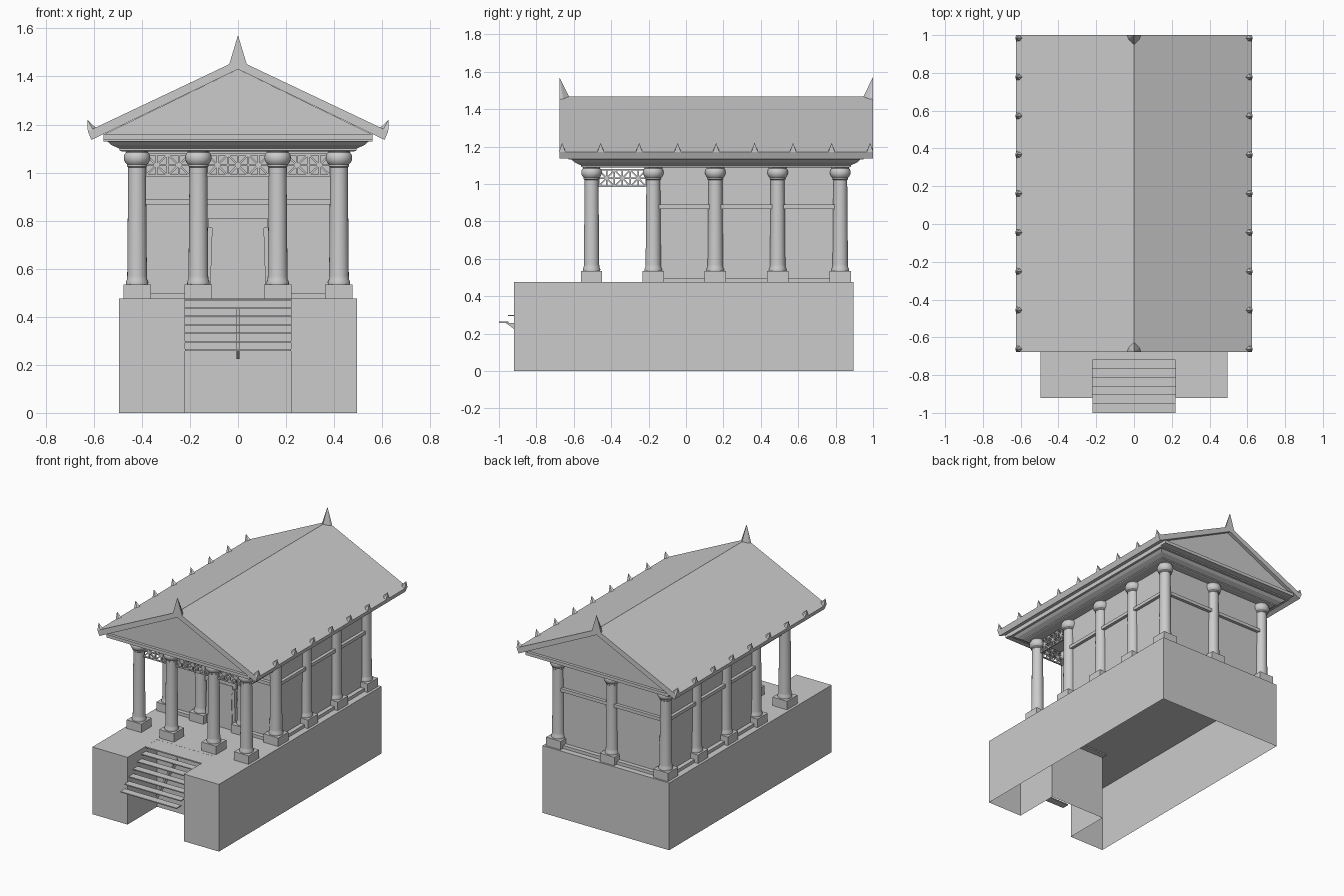
import bpy, bmesh, math

if "Cube" in bpy.data.objects:
    bpy.data.objects.remove(bpy.data.objects["Cube"])


def make(name, bm):
    bmesh.ops.recalc_face_normals(bm, faces=bm.faces)
    me = bpy.data.meshes.new(name)
    bm.to_mesh(me)
    bm.free()
    ob = bpy.data.objects.new(name, me)
    bpy.context.scene.collection.objects.link(ob)
    return ob


def add_prism(bm, pts, axis, a, b, bottom=True):
    """Extrude a 2D outline along an axis: x uses (y,z), y uses (x,z), z uses (x,y)."""
    place = {'x': lambda u, v, w: (w, u, v), 'y': lambda u, v, w: (u, w, v), 'z': lambda u, v, w: (u, v, w)}[axis]
    lo = [bm.verts.new(place(u, v, a)) for u, v in pts]
    hi = [bm.verts.new(place(u, v, b)) for u, v in pts]
    for i in range(len(pts)):
        j = (i + 1) % len(pts)
        bm.faces.new((lo[i], lo[j], hi[j], hi[i]))
    bm.faces.new(hi)
    if bottom:
        bm.faces.new(lo[::-1])


def add_box(bm, x0, x1, y0, y1, z0, z1):
    add_prism(bm, [(x0, y0), (x1, y0), (x1, y1), (x0, y1)], 'z', z0, z1)


def prism(name, pts, axis, a, b, bottom=True):
    bm = bmesh.new()
    add_prism(bm, pts, axis, a, b, bottom)
    return make(name, bm)


def boxes(name, items):
    bm = bmesh.new()
    for it in items:
        add_box(bm, *it)
    return make(name, bm)


def both(half):
    """Mirror a half outline whose first and last points lie on x = 0."""
    return half + [(-x, z) for x, z in half[-2:0:-1]]


FLOOR, CX, IX = 0.475, 0.42, 0.165
YS = [-0.505, -0.175, 0.157, 0.49, 0.825]

# Podium: hollow below, with a notch for the stairs
prism("podium", [(-.495, -.92), (-.22, -.92), (-.22, -.59), (.22, -.59), (.22, -.92),
                 (.495, -.92), (.495, .895), (-.495, .895)], 'z', 0, FLOOR, bottom=False)

# Stairs: thin open treads, landing and one central saw-tooth stringer
N, RUN, RISE, T = 6, 0.047, 0.035, 0.007
treads = [(-.22, .22, -1 + RUN * i, -.948 + RUN * i, .265 + RISE * i - T, .265 + RISE * i) for i in range(N)]
boxes("stair_treads", treads + [(-.22, .22, -.72, -.55, FLOOR - .009, FLOOR - .0005)])
saw = []
for i in range(N):
    y, z = -.965 + RUN * i, .265 + RISE * i - T
    saw += [(y, z), (y + RUN, z)]
saw += [(-.68, .44), (-.68, .405), (-.92, .225)]
prism("stair_stringer", saw, 'x', -.006, .006)

# Columns: lathed shaft with cushion capital, on square plinths
PROFILE = [(.046, .535), (.047, .545), (.042, .555), (.041, .57), (.037, 1.0), (.037, 1.022), (.042, 1.026),
           (.042, 1.034), (.048, 1.04), (.054, 1.052), (.055, 1.064), (.052, 1.077), (.046, 1.084), (.046, 1.092)]
spots = [(s * IX, y) for s in (-1, 1) for y in YS[:2]]
spots += [(s * CX, y) for s in (-1, 1) for y in YS] + [(0, YS[-1])]
SEG = 24
bm = bmesh.new()
for cx, cy in spots:
    rings = [[bm.verts.new((cx + r * math.cos(2 * math.pi * k / SEG), cy + r * math.sin(2 * math.pi * k / SEG), z))
              for k in range(SEG)] for r, z in PROFILE]
    for a, b in zip(rings, rings[1:]):
        for k in range(SEG):
            bm.faces.new((a[k], a[(k + 1) % SEG], b[(k + 1) % SEG], b[k]))
    bm.faces.new(rings[0][::-1])
    bm.faces.new(rings[-1])
cols = make("columns", bm)
bpy.context.view_layer.objects.active = cols
cols.select_set(True)
bpy.ops.object.shade_smooth_by_angle(angle=math.radians(40))
boxes("column_plinths", [(x - .057, x + .057, y - .057, y + .057, FLOOR, .535) for x, y in spots])


# Enclosed room with baseboard and string course
def ring(g, z0, z1):
    return (-CX - g, CX + g, YS[1] - g, YS[-1] + g, z0, z1)


boxes("room_walls", [ring(0, FLOOR, 1.095)])
base = [(-CX - .03, -.12, YS[1] - .03, YS[1], FLOOR, .497), (.12, CX + .03, YS[1] - .03, YS[1], FLOOR, .497)]
base += [(s * CX - .03, s * CX + .03, YS[1], YS[-1], FLOOR, .497) for s in (-1, 1)]
base += [(-CX, CX, YS[-1] - .01, YS[-1] + .03, FLOOR, .497)]
boxes("baseboard", base)
boxes("string_course", [ring(.022, .867, .89)])

# Door: tapered frame with eared lintel, and leaf
YD = YS[1]
prism("door_frame", both([(0, .81), (.122, .81), (.122, .77), (.108, .77), (.118, FLOOR), (0, FLOOR)]),
      'y', YD - .022, YD + .01)
prism("door_leaf", both([(0, .785), (.098, .785), (.096, .74), (.088, .72), (.097, FLOOR), (0, FLOOR)]),
      'y', YD - .026, YD)

# Lattice screens between the porch columns
B, Z0, Z1 = 0.004, 0.987, 1.075


def add_bar(bm, axis, c, p, q):
    dx, dz = q[0] - p[0], q[1] - p[1]
    L = math.hypot(dx, dz)
    nx, nz = -dz / L * B, dx / L * B
    pts = [(p[0] + nx, p[1] + nz), (p[0] - nx, p[1] - nz), (q[0] - nx, q[1] - nz), (q[0] + nx, q[1] + nz)]
    add_prism(bm, pts, axis, c - .005, c + .005)


bm = bmesh.new()
screens = [('y', YS[0], -.385, -.2, 4), ('y', YS[0], -.128, .128, 6), ('y', YS[0], .2, .385, 4),
           ('x', -CX, YS[0] + .038, YS[1] - .038, 6), ('x', CX, YS[0] + .038, YS[1] - .038, 6)]
for axis, c, a, b, n in screens:
    w, h = (b - a) / n, (Z1 - Z0) / 2
    for k in range(3):
        add_bar(bm, axis, c, (a, Z0 + k * h), (b, Z0 + k * h))
    for i in range(n + 1):
        add_bar(bm, axis, c, (a + i * w, Z0), (a + i * w, Z1))
    for i in range(n):
        for k in range(2):
            u, v, flip = a + i * w, Z0 + k * h, (i + k) % 2
            add_bar(bm, axis, c, (u, v + flip * h), (u + w, v + (1 - flip) * h))
make("lattice_screens", bm)

# Flared entablature: stacked rectangles lofted outwards
bm = bmesh.new()
loops = []
for g, z in [(0, 1.088), (.012, 1.092), (.012, 1.1), (.045, 1.115), (.062, 1.13), (.078, 1.13), (.078, 1.142)]:
    x, y0, y1 = .482 + g, -.55 - g, .87 + g
    loops.append([bm.verts.new((px, py, z)) for px, py in ((-x, y0), (x, y0), (x, y1), (-x, y1))])
for a, b in zip(loops, loops[1:]):
    for k in range(4):
        bm.faces.new((a[k], a[(k + 1) % 4], b[(k + 1) % 4], b[k]))
bm.faces.new(loops[0][::-1])
bm.faces.new(loops[-1])
make("entablature", bm)

# Gable roof: cornice, recessed pediments and roof slabs
boxes("cornice", [(-.56, .56, -.672, .996, 1.138, 1.16)])
prism("pediment", [(-.56, 1.158), (.56, 1.158), (0, 1.43)], 'y', -.652, .976)
bm = bmesh.new()
for s in (-1, 1):
    add_prism(bm, [(0, 1.468), (s * .625, 1.172), (s * .61, 1.136), (0, 1.43)], 'y', -.677, 1.0)
make("roof_slabs", bm)


# Roof ornaments: ridge spikes and eave antefixes
def add_spike(bm, ring_pts, tip):
    vs = [bm.verts.new(p) for p in ring_pts]
    t = bm.verts.new(tip)
    bm.faces.new(vs)
    for i in range(len(vs)):
        bm.faces.new((vs[i], vs[(i + 1) % len(vs)], t))


bm = bmesh.new()
for y, d in ((-.677, 1), (1.0, -1)):
    add_spike(bm, [(-.036, y, 1.452), (.036, y, 1.452), (.03, y + d * .02, 1.455),
                   (0, y + d * .052, 1.466), (-.03, y + d * .02, 1.455)], (0, y, 1.572))
make("ridge_spikes", bm)

bm = bmesh.new()
for s in (-1, 1):
    for i in range(9):
        y = -.662 + i * 1.646 / 8
        add_spike(bm, [(s * .625, y - .017, 1.172), (s * .625, y + .017, 1.172),
                       (s * .605, y + .015, 1.181), (s * .592, y, 1.187), (s * .605, y - .015, 1.181)],
                  (s * .627, y, 1.22))
make("eave_antefixes", bm)
